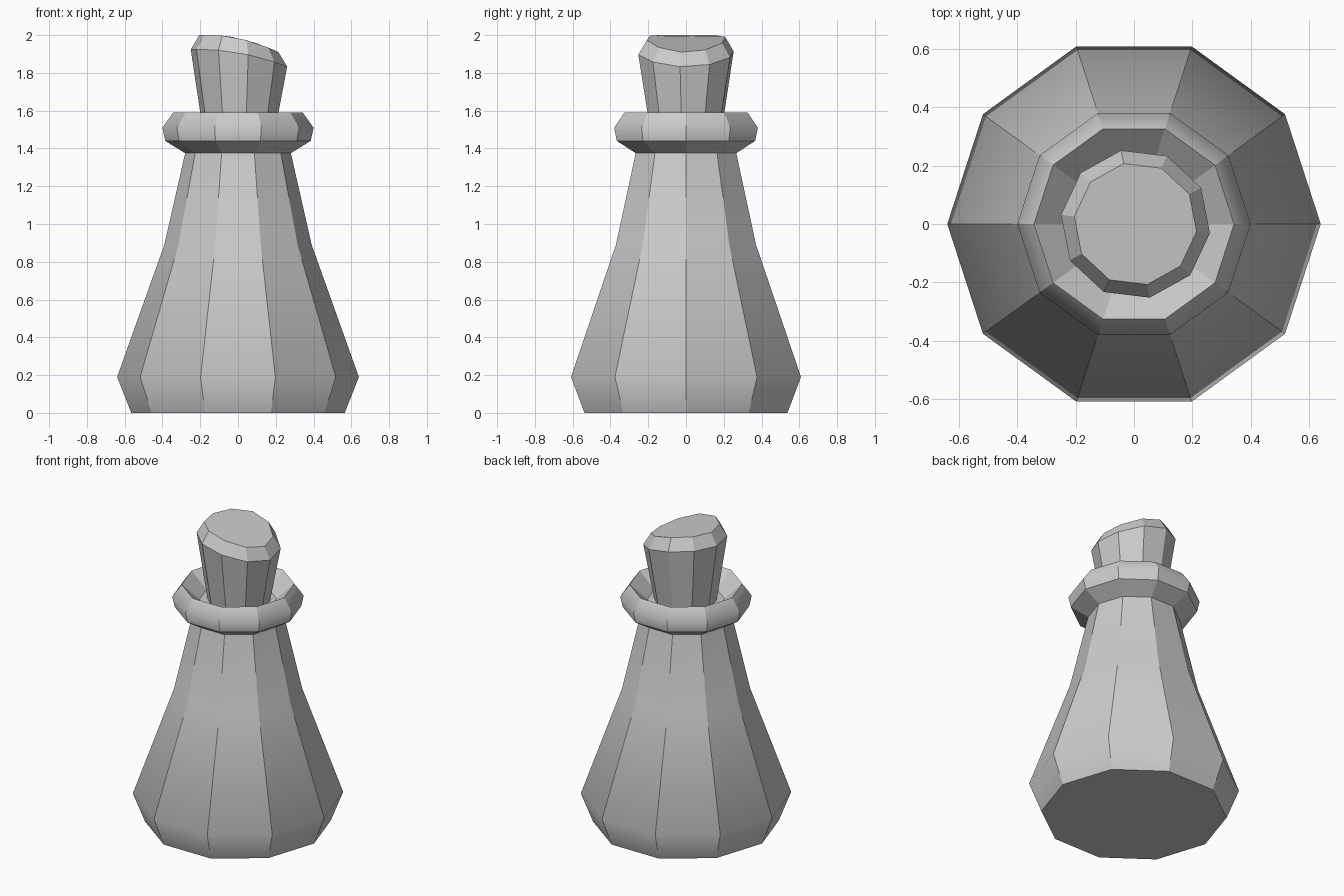
import bpy, bmesh, math

if "Cube" in bpy.data.objects:
    bpy.data.objects.remove(bpy.data.objects["Cube"])

SIDES = 10


def lathe(name, profile, turn=0.0, cx=0.0, soft=(), height=None, cap_bottom=True, cap_top=True):
    """Spin (radius, z) points into a ten-sided solid; rings listed in soft shade smoothly."""
    bm = bmesh.new()
    rings = []
    for i, (r, z) in enumerate(profile):
        ring = []
        for k in range(SIDES):
            a = turn + 2 * math.pi * k / SIDES
            c = math.cos(a)
            zz = z + (height(c) if height and i > 0 else 0)
            ring.append(bm.verts.new((cx + r * c, r * math.sin(a), zz)))
        rings.append(ring)
    for lo, hi in zip(rings, rings[1:]):
        for k in range(SIDES):
            n = (k + 1) % SIDES
            bm.faces.new((lo[k], lo[n], hi[n], hi[k]))
    if cap_bottom:
        bm.faces.new(rings[0][::-1])
    if cap_top:
        bm.faces.new(rings[-1])
    # facets stay crisp; only chosen horizontal rings blend
    for f in bm.faces:
        f.smooth = True
    for e in bm.edges:
        e.smooth = any(e.verts[0] in rings[i] and e.verts[1] in rings[i] for i in soft)
    mesh = bpy.data.meshes.new(name)
    bm.to_mesh(mesh)
    bm.free()
    obj = bpy.data.objects.new(name, mesh)
    bpy.context.collection.objects.link(obj)
    return obj


# Flared flask body
lathe("bottle_body", [(0.565, 0), (0.64, 0.19), (0.39, 0.89), (0.28, 1.375)],
      soft=(1, 2), cap_top=False)

# Collar around the mouth, sloping in to the opening
lathe("bottle_lip", [(0.28, 1.375), (0.385, 1.44), (0.40, 1.51), (0.343, 1.59), (0.235, 1.49)],
      soft=(2,), cap_bottom=False)

# Tapered stopper with a chamfered top, sagging towards +x
lathe("stopper", [(0.19, 1.48), (0.257, 1.906), (0.211, 1.983)],
      turn=math.radians(-7), cx=0.005,
      height=lambda t: -0.046 * t - 0.028 * t * t)
